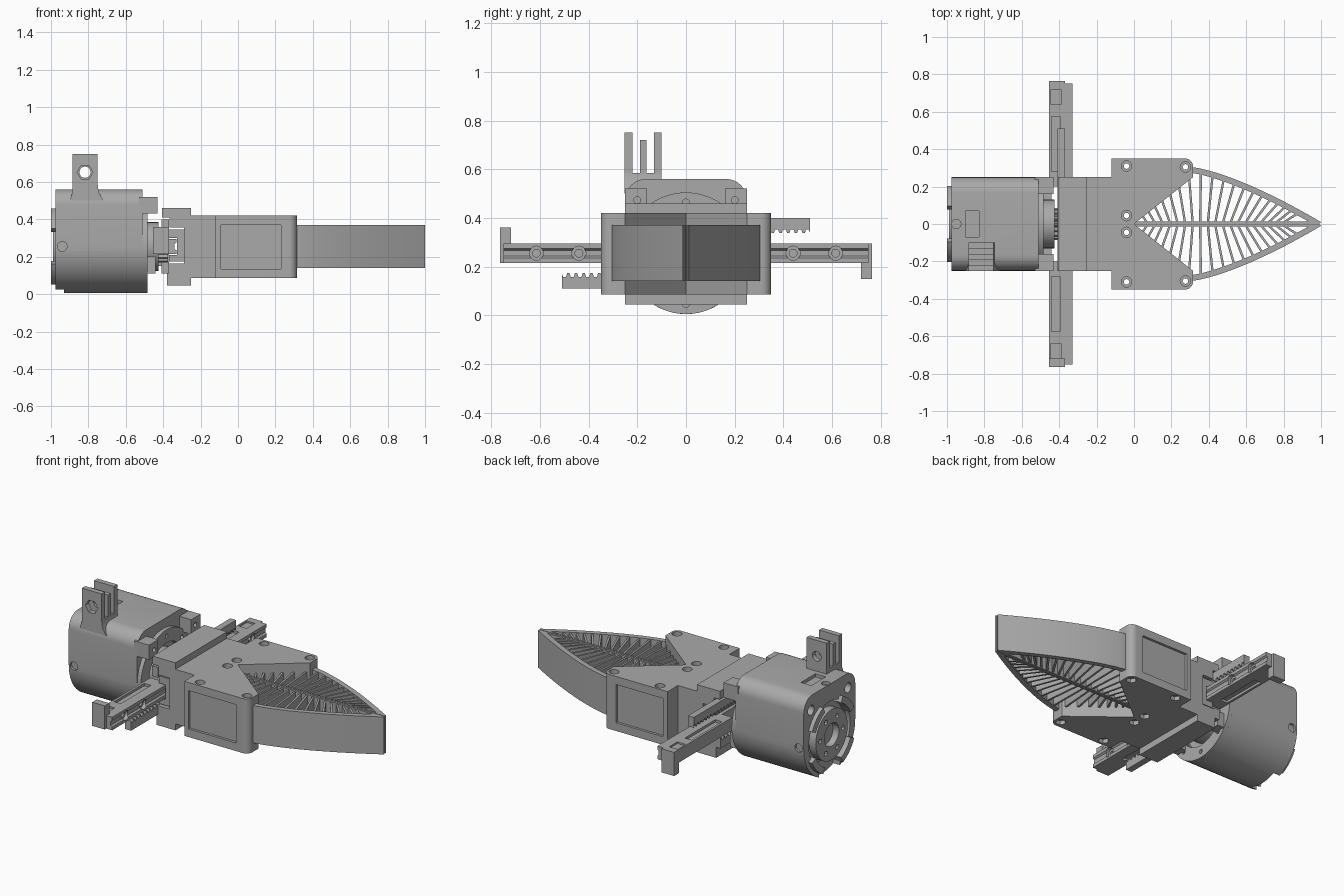
import bpy, bmesh
from math import sin, cos, pi, radians
from mathutils import Matrix, Vector

if "Cube" in bpy.data.objects:
    bpy.data.objects.remove(bpy.data.objects["Cube"])

grey = bpy.data.materials.new("machined grey")
grey.use_nodes = True
grey.diffuse_color = (0.4, 0.4, 0.4, 1)
grey.node_tree.nodes["Principled BSDF"].inputs["Base Color"].default_value = (0.4, 0.4, 0.4, 1)
MID = 0.255  # height of the drive axis


def finish(name, bm):
    bmesh.ops.recalc_face_normals(bm, faces=bm.faces)
    me = bpy.data.meshes.new(name)
    bm.to_mesh(me)
    bm.free()
    me.materials.append(grey)
    me.shade_smooth()
    me.set_sharp_from_angle(angle=radians(30))
    ob = bpy.data.objects.new(name, me)
    bpy.context.collection.objects.link(ob)
    return ob


def prism(name, pts, lo, hi, axis):
    """Extrude an outline: z takes (x,y), x takes (y,z), y takes (x,z)."""
    place = {"z": lambda a, b, h: (a, b, h), "x": lambda a, b, h: (h, a, b),
             "y": lambda a, b, h: (a, h, b)}[axis]
    bm = bmesh.new()
    low = [bm.verts.new(place(a, b, lo)) for a, b in pts]
    high = [bm.verts.new(place(a, b, hi)) for a, b in pts]
    bm.faces.new(low)
    bm.faces.new(high)
    for i in range(len(pts)):
        j = (i + 1) % len(pts)
        bm.faces.new((low[i], low[j], high[j], high[i]))
    return finish(name, bm)


def arc(cx, cy, r, a0, a1, n=8):
    return [(cx + r * cos(radians(a0 + (a1 - a0) * i / n)),
             cy + r * sin(radians(a0 + (a1 - a0) * i / n))) for i in range(n + 1)]


def disc(name, cx, cy, r, lo, hi, axis, n=32):
    return prism(name, arc(cx, cy, r, 0, 360, n)[:-1], lo, hi, axis)


def box(name, x0, x1, y0, y1, z0, z1):
    return prism(name, [(x0, y0), (x1, y0), (x1, y1), (x0, y1)], z0, z1, "z")


def cut(ob, cutters):
    for c in cutters:
        m = ob.modifiers.new("cut", "BOOLEAN")
        m.operation, m.solver, m.object = "DIFFERENCE", "EXACT", c
    dg = bpy.context.evaluated_depsgraph_get()
    dg.update()
    me = bpy.data.meshes.new_from_object(ob.evaluated_get(dg))
    ob.modifiers.clear()
    ob.data = me
    me.shade_smooth()
    me.set_sharp_from_angle(angle=radians(30))
    for c in cutters:
        bpy.data.objects.remove(c)


# Motor housing: round belly, square shoulders
def shell(r, top, corner):
    return (arc(0, MID, r, 180, 360, 32) + arc(r - corner, top - corner, corner, 0, 90)
            + arc(corner - r, top - corner, corner, 90, 180))


housing = prism("motor_housing", shell(0.25, 0.56, 0.085), -0.975, -0.51, "x")
holes = [disc("hole", 0, MID, 0.2, -1.05, -0.945, "x"),
         disc("hole", 0, MID, 0.19, -0.55, -0.45, "x"),
         box("hole", -1.05, -0.93, -0.1, 0.1, -0.1, 0.1),
         box("hole", -0.9, -0.83, -0.07, 0.07, 0.54, 0.6),
         disc("hole", -0.95, 0, 0.025, 0.54, 0.6, "z", 16)]
for s in (-1, 1):
    holes += [disc("hole", s * 0.18, 0.47, 0.03, -1.05, -0.93, "x", 16),
              disc("hole", -0.94, MID, 0.026, s * 0.235, s * 0.3, "y", 16)]
cut(housing, holes)
prism("shoulder_face", shell(0.22, 0.52, 0.07), -0.56, -0.53, "x")
front_ring = disc("front_ring", 0, MID, 0.25, -0.53, -0.485, "x", 48)
holes = [disc("hole", 0, MID, 0.17, -0.6, -0.4, "x")]
holes += [disc("hole", 0.21 * cos(a), MID + 0.21 * sin(a), 0.013, -0.51, -0.4, "x", 12)
          for a in [i * pi / 4 + pi / 2 for i in range(8)]]
cut(front_ring, holes)

# Rear flange with bolt circle, locking pads
flange = disc("rear_flange", 0, MID, 0.155, -0.99, -0.93, "x", 40)
holes = [disc("hole", 0, MID, 0.07, -1.1, -0.95, "x")]
holes += [disc("hole", 0.11 * cos(a), MID + 0.11 * sin(a), 0.014, -1.1, -0.96, "x", 12)
          for a in [i * pi / 3 for i in range(6)]]
cut(flange, holes)
for i, a in enumerate((25, 115, 205, 295)):
    prism("rear_pad_%d" % i, arc(0, MID, 0.225, a, a + 40) + arc(0, MID, 0.185, a + 40, a),
          -1.0, -0.94, "x")

# Three-prong mounting lug
lug = [(-0.9, 0.5), (-0.72, 0.5), (-0.745, 0.545), (-0.75, 0.585), (-0.885, 0.585), (-0.885, 0.545)]
prism("lug_base", lug, -0.252, -0.1, "y")
for i, (y0, y1, top) in enumerate([(-0.252, -0.22, 0.75), (-0.19, -0.163, 0.72), (-0.132, -0.1, 0.75)]):
    prong = box("lug_prong_%d" % i, -0.885, -0.75, y0, y1, 0.58, top)
    cut(prong, [disc("hole", -0.818, 0.652, 0.042 if i == 0 else 0.03, y0 - 0.1, y1 + 0.1, "y",
                     6 if i == 0 else 20)])

# Front bosses and drive pinion
for s in (-1, 1):
    boss = box("front_boss", -0.53, -0.43, min(s * 0.16, s * 0.25), max(s * 0.16, s * 0.25), 0.43, 0.52)
    cut(boss, [disc("hole", s * 0.2, 0.473, 0.014, -0.5, -0.4, "x", 16)])
    box("lower_boss", -0.51, -0.44, min(s * 0.13, s * 0.2), max(s * 0.13, s * 0.2), 0.11, 0.2)
disc("drive_disc", 0, MID, 0.13, -0.56, -0.425, "x", 40)
teeth = [((0.085 if i % 4 < 2 else 0.068) * cos(i * pi / 32), MID
          + (0.085 if i % 4 < 2 else 0.068) * sin(i * pi / 32)) for i in range(64)]
prism("pinion", teeth, -0.43, -0.375, "x")

# Linear rail with screw holes and side grooves
rail_pts = [(-0.385, 0.215), (-0.33, 0.215), (-0.33, 0.235), (-0.34, 0.243), (-0.34, 0.267),
            (-0.33, 0.275), (-0.33, 0.295), (-0.385, 0.295)]
rail = prism("linear_rail", rail_pts, -0.75, 0.75, "y")
holes = []
for y in (-0.615, -0.44, 0.44, 0.615):
    holes += [disc("hole", y, MID, 0.029, -0.355, -0.3, "x", 20),
              disc("hole", y, MID, 0.016, -0.45, -0.3, "x", 16)]
cut(rail, holes)

# Racks, sliding arms and end hooks, turned half round the drive axis
for s, side in ((1, "left"), (-1, "right")):
    def turn(pts):
        return [(s * y, MID + s * (z - MID)) for y, z in pts]
    edge = []
    for i in range(24):
        y = -0.25 + i * 0.0317
        edge += [(y, 0.337), (y + 0.009, 0.337), (y + 0.014, 0.353), (y + 0.026, 0.353)]
    prism(side + "_rack", turn(edge + [(0.51, 0.337), (0.51, 0.4), (-0.25, 0.4)]), -0.41, -0.37, "x")
    arm = prism(side + "_arm", turn([(0.2, 0.215), (0.765, 0.215), (0.765, 0.295), (0.2, 0.295)]),
                -0.455, -0.38, "x")
    ys = sorted((s * 0.28, s * 0.575))
    ye = sorted((s * 0.64, s * 0.74))
    cut(arm, [box("hole", -0.44, -0.395, *ys, 0.28, 0.35), box("hole", -0.44, -0.395, *ys, 0.15, 0.23),
              box("hole", -0.445, -0.39, *ye, 0.285, 0.35)])
    prism(side + "_hook", turn([(0.72, 0.15), (0.765, 0.15), (0.765, 0.295), (0.72, 0.295)]),
          -0.455, -0.37, "x")
    yc = sorted((s * 0.02, s * 0.24))
    carriage = box(side + "_carriage", -0.37, -0.29, *yc, 0.175, 0.345)
    cut(carriage, [box("hole", -0.4, -0.325, yc[0] - 0.1, yc[1] + 0.1, 0.21, 0.3)])

# Stepped bracket joining the carriages to the gripper
bracket = [(-0.38, 0.085), (-0.3, 0.085), (-0.3, 0.045), (-0.25, 0.045), (-0.25, 0.46), (-0.405, 0.46),
           (-0.405, 0.41), (-0.365, 0.41), (-0.365, 0.355), (-0.29, 0.355), (-0.29, 0.165), (-0.38, 0.165)]
prism("bracket", bracket, -0.25, 0.25, "y")
box("bracket_foot", -0.38, -0.25, -0.25, 0.25, 0.045, 0.09)

# Gripper body: plate outline with V notch, side pockets, screw holes
half = [(-0.25, 0.25), (-0.12, 0.25), (-0.12, 0.35)] + arc(0.275, 0.31, 0.04, 90, 0) + [(0.315, 0.25)]
outline = half + [(0, 0)] + [(x, -y) for x, y in reversed(half)]
body = prism("gripper_body", outline, 0.085, 0.42, "z")
holes = []
for s in (-1, 1):
    holes.append(box("hole", -0.09, 0.23, *sorted((s * 0.335, s * 0.4)), 0.135, 0.37))
    for x, y in ((-0.04, 0.31), (0.275, 0.305), (-0.04, 0.045)):
        holes += [disc("hole", x, s * y, 0.028, 0.39, 0.5, "z", 20),
                  disc("hole", x, s * y, 0.015, 0.0, 0.5, "z", 12),
                  disc("hole", x, s * y, 0.03, 0.0, 0.11, "z", 6)]
cut(body, holes)


# Flexible fingers: curved outer walls, straight inner walls, fanned ribs
def outer(x):
    t = max(0.0, (x - 0.3) / 0.7)
    return 0.01 + 0.295 * (1 - t ** 1.4)


xs = [0.29 + 0.71 * i / 24 for i in range(25)]
for s, side in ((1, "left"), (-1, "right")):
    wall = [(x, s * outer(x)) for x in xs]
    inner = [(x - 0.01, s * max(0.002, outer(x) - 0.03)) for x in reversed(xs)]
    prism(side + "_finger_wall", wall + inner, 0.14, 0.37, "z")
    box(side + "_finger_spine", 0.0, 0.995, *sorted((s * 0.002, s * 0.014)), 0.14, 0.37)
    for i in range(19):
        f = i / 18
        a = radians(125 - 92 * f)
        d = Vector((cos(a), sin(a)))
        p = Vector((0.07 + 0.73 * f, 0.008))
        q = p.copy()
        while q.y < outer(q.x) - 0.015 and (q.x > 0.31 or q.y < 0.8 * q.x + 0.01):
            q += d * 0.004
        n = Vector((-d.y, d.x)) * 0.006
        prism("%s_rib_%d" % (side, i), [(v.x, s * v.y) for v in (p + n, p - n, q - n, q + n)],
              0.145, 0.365, "z")
